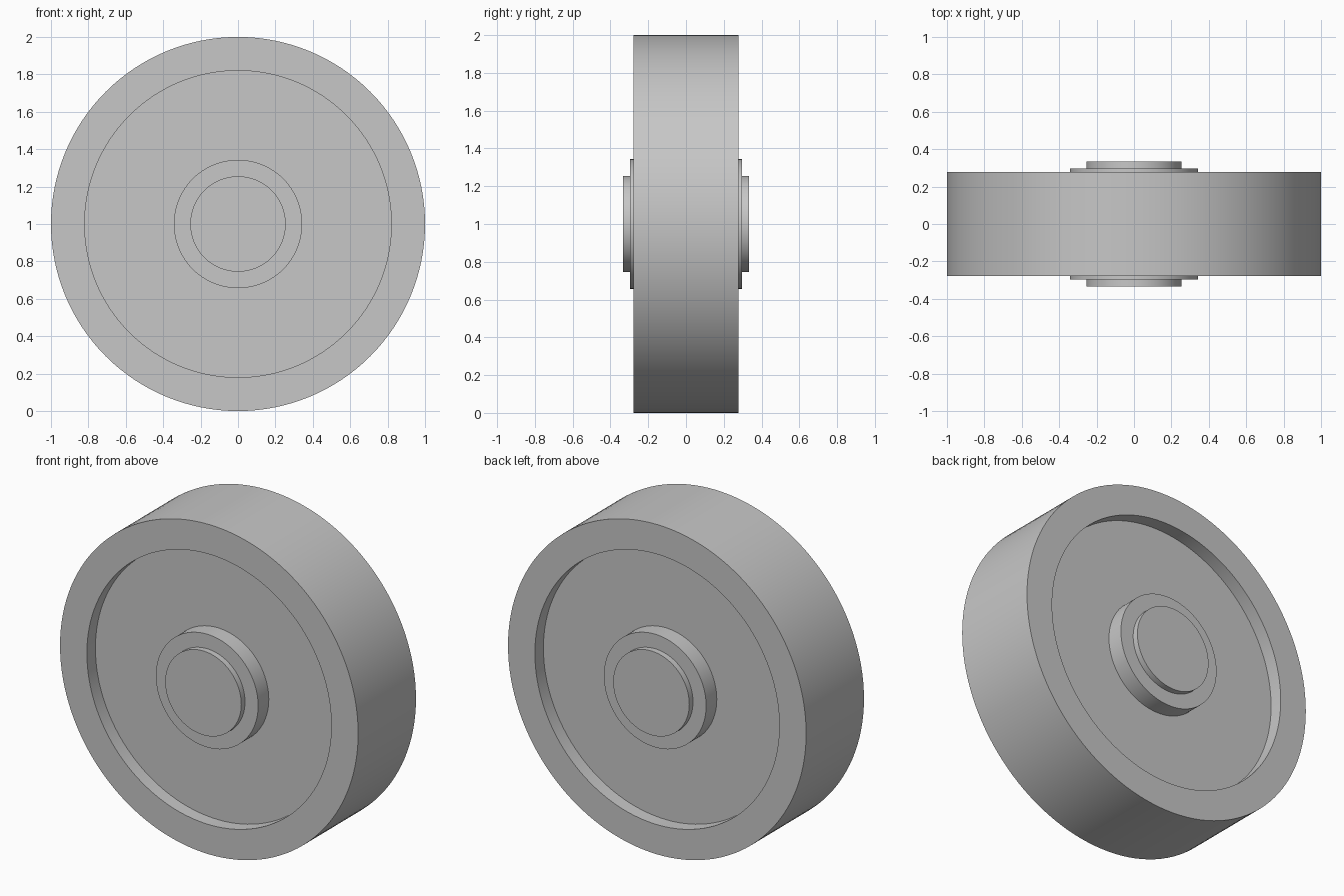
import bpy, bmesh
from math import cos, sin, tau

SIDES = 128
CENTRE_Z = 1.0

cube = bpy.data.objects.get("Cube")
if cube:
    bpy.data.objects.remove(cube, do_unlink=True)

grey = bpy.data.materials.new("plain grey")
grey.use_nodes = True
colour = (0.57, 0.57, 0.57, 1)
grey.diffuse_color = colour
grey.node_tree.nodes["Principled BSDF"].inputs["Base Color"].default_value = colour


def lathe(name, half):
    """Turn a (radius, y) half profile, mirrored in y, about the y axis."""
    profile = half + [(r, -y) for r, y in reversed(half)]
    bm = bmesh.new()
    rings = []
    for r, y in profile:
        if r == 0:
            rings.append([bm.verts.new((0, y, 0))] * SIDES)
        else:
            rings.append([bm.verts.new((r * cos(tau * i / SIDES), y, r * sin(tau * i / SIDES)))
                          for i in range(SIDES)])
    # Bored parts close back on their first ring; solid parts end on the axis
    pairs = list(zip(rings, rings[1:]))
    if half[0][0] > 0:
        pairs.append((rings[-1], rings[0]))
    for a, b in pairs:
        for i in range(SIDES):
            j = (i + 1) % SIDES
            corners = list(dict.fromkeys((a[i], a[j], b[j], b[i])))
            bm.faces.new(corners)
    bmesh.ops.recalc_face_normals(bm, faces=bm.faces)
    mesh = bpy.data.meshes.new(name)
    bm.to_mesh(mesh)
    bm.free()
    mesh.materials.append(grey)
    obj = bpy.data.objects.new(name, mesh)
    obj.location.z = CENTRE_Z
    bpy.context.collection.objects.link(obj)
    bpy.ops.object.select_all(action="DESELECT")
    obj.select_set(True)
    bpy.context.view_layer.objects.active = obj
    bpy.ops.object.shade_smooth_by_angle()
    return obj


# Wheel: recessed web and raised rim, bored for the hub
lathe("wheel_body", [(0.343, 0.195), (0.82, 0.195), (0.82, 0.277), (1.0, 0.277)])

# Hub collar standing proud of the rim
lathe("hub_collar", [(0.255, 0.297), (0.343, 0.297)])

# Solid axle plug through the middle
lathe("axle", [(0, 0.333), (0.255, 0.333)])
